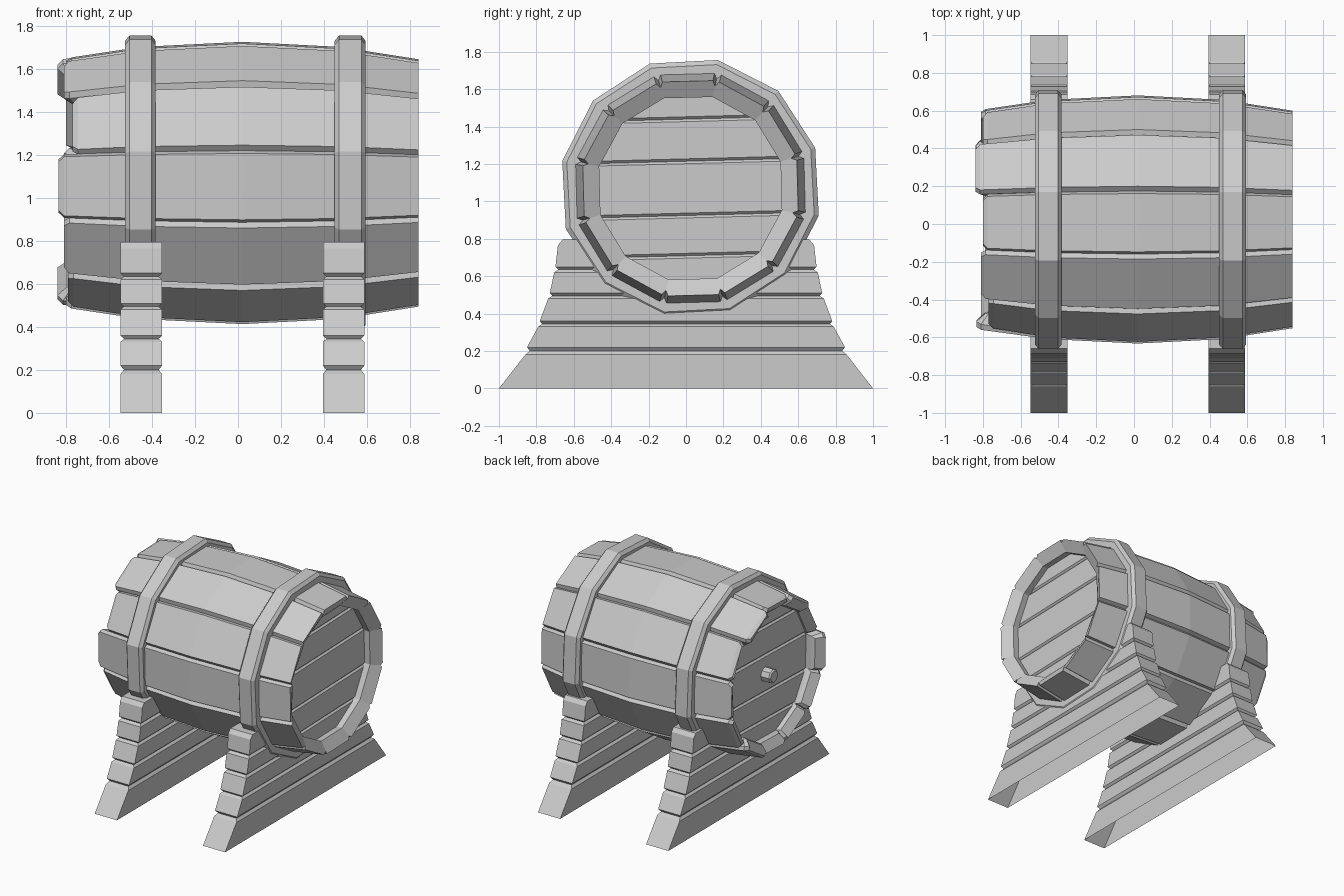
import bpy, bmesh, math
from mathutils import Matrix

cube = bpy.data.objects.get("Cube")
if cube:
    bpy.data.objects.remove(cube, do_unlink=True)

# One flat colour
GREY = 0.6
wood = bpy.data.materials.new("grey_wood")
wood.use_nodes = True
wood.diffuse_color = (GREY, GREY, GREY, 1)
wood.node_tree.nodes["Principled BSDF"].inputs["Base Color"].default_value = (GREY, GREY, GREY, 1)


def axis_frame(roll):
    """Frame of the barrel axis along x, rolled by some degrees."""
    return Matrix.Translation((0, 0.024, 1.07)) @ Matrix.Rotation(math.radians(roll), 4, 'X')


BARREL = axis_frame(1.5)
HOOPS = axis_frame(3)


def loft(name, rings, closed=False, open_start=False, matrix=None):
    """Skin a list of equal point rings into one object."""
    bm = bmesh.new()
    loops = [[bm.verts.new(p) for p in ring] for ring in rings]
    pairs = list(zip(loops, loops[1:]))
    if closed:
        pairs.append((loops[-1], loops[0]))
    n = len(loops[0])
    for a, b in pairs:
        for i in range(n):
            j = (i + 1) % n
            bm.faces.new((a[i], a[j], b[j], b[i]))
    if not closed:
        start = bm.faces.new(loops[0])
        bm.faces.new(loops[-1])
    bmesh.ops.recalc_face_normals(bm, faces=bm.faces)
    if open_start:
        bm.faces.remove(start)
    mesh = bpy.data.meshes.new(name)
    bm.to_mesh(mesh)
    bm.free()
    mesh.materials.append(wood)
    ob = bpy.data.objects.new(name, mesh)
    if matrix:
        ob.matrix_world = matrix
    bpy.context.collection.objects.link(ob)
    return ob


def polar(x, r, degrees):
    a = math.radians(degrees)
    return (x, r * math.cos(a), r * math.sin(a))


# Staves: bulged planks with chamfered long edges
BULGE = [(-0.45, 0.647), (0.02, 0.671), (0.47, 0.647)]
RIGHT_ENDS = [0.81, 0.80, 0.84, 0.80, 0.81, 0.77, 0.835, 0.81, 0.79, 0.80, 0.84, 0.81]


def stave_ring(x, r, r_in, mid, half=15, slope=0.0):
    return [polar(x - slope, r_in, mid - half),
            polar(x, r - 0.026, mid - half),
            polar(x, r, mid - half + 1.7),
            polar(x, r, mid + half - 1.7),
            polar(x, r - 0.026, mid + half),
            polar(x - slope, r_in, mid + half)]


for i, end in enumerate(RIGHT_ENDS):
    mid = 30 * i
    # Both ends slope inwards; the left ends also have chamfered rims
    rings = [stave_ring(-end, 0.577, 0.51, mid, half=13, slope=-0.045),
             stave_ring(0.025 - end, 0.597, 0.505, mid, slope=-0.045)]
    rings += [stave_ring(x, r, 0.53, mid) for x, r in BULGE]
    rings.append(stave_ring(0.84, 0.588, 0.502, mid, slope=0.05))
    loft(f"stave_{i + 1}", rings, matrix=BARREL)

# Barrel heads: five bevelled planks at each end
CUTS = [-0.52, -0.36, -0.145, 0.145, 0.37, 0.52]
for side, x_face in (("left", 0.74), ("right", -0.715)):
    x_back = x_face * 0.93
    for k, (low, high) in enumerate(zip(CUTS, CUTS[1:])):
        wl, wh = (math.sqrt(0.55 ** 2 - z * z) for z in (low, high))
        rings = [[(x, -wl, low), (x, wl, low), (x, wh, high), (x, -wh, high)]
                 for x in (x_back, x_face)]
        plank = loft(f"{side}_head_plank_{k + 1}", rings, matrix=BARREL)
        bevel = plank.modifiers.new("bevel", 'BEVEL')
        bevel.width = 0.013
        bevel.segments = 1

# Plug in the right head
loft("plug", [[polar(x, r, 45 * k) for k in range(8)]
              for x, r in ((-0.68, 0.055), (-0.785, 0.055), (-0.795, 0.045))],
     matrix=BARREL @ Matrix.Translation((0, 0.015, 0)))

# Hoops: twelve-sided bands with chamfered rims
for side, x0, x1 in (("right", -0.525, -0.383), ("left", 0.45, 0.594)):
    profile = [(x0, 0.58), (x0, 0.676), (x0 + 0.02, 0.701),
               (x1 - 0.02, 0.701), (x1, 0.676), (x1, 0.58)]
    rings = [[polar(x, r, 15 + 30 * k) for x, r in profile] for k in range(12)]
    loft(f"{side}_hoop", rings, closed=True, matrix=HOOPS)

# Stands: stacked boards with grooves, as (height, half length, inset)
STAND = [(0, 1.0, 0), (0.18, 0.86, 0), (0.2, 0.835, 0.016), (0.22, 0.85, 0),
         (0.33, 0.79, 0), (0.345, 0.77, 0.016), (0.36, 0.782, 0),
         (0.48, 0.737, 0), (0.495, 0.715, 0.016), (0.51, 0.728, 0),
         (0.62, 0.705, 0), (0.635, 0.683, 0.016), (0.65, 0.698, 0),
         (0.765, 0.685, 0), (0.795, 0.66, 0)]
for side, x0, x1 in (("right", -0.547, -0.353), ("left", 0.395, 0.588)):
    rings = [[(x0 + d, -w, z), (x1 - d, -w, z), (x1 - d, w, z), (x0 + d, w, z)]
             for z, w, d in STAND]
    loft(f"{side}_stand", rings, open_start=True)
